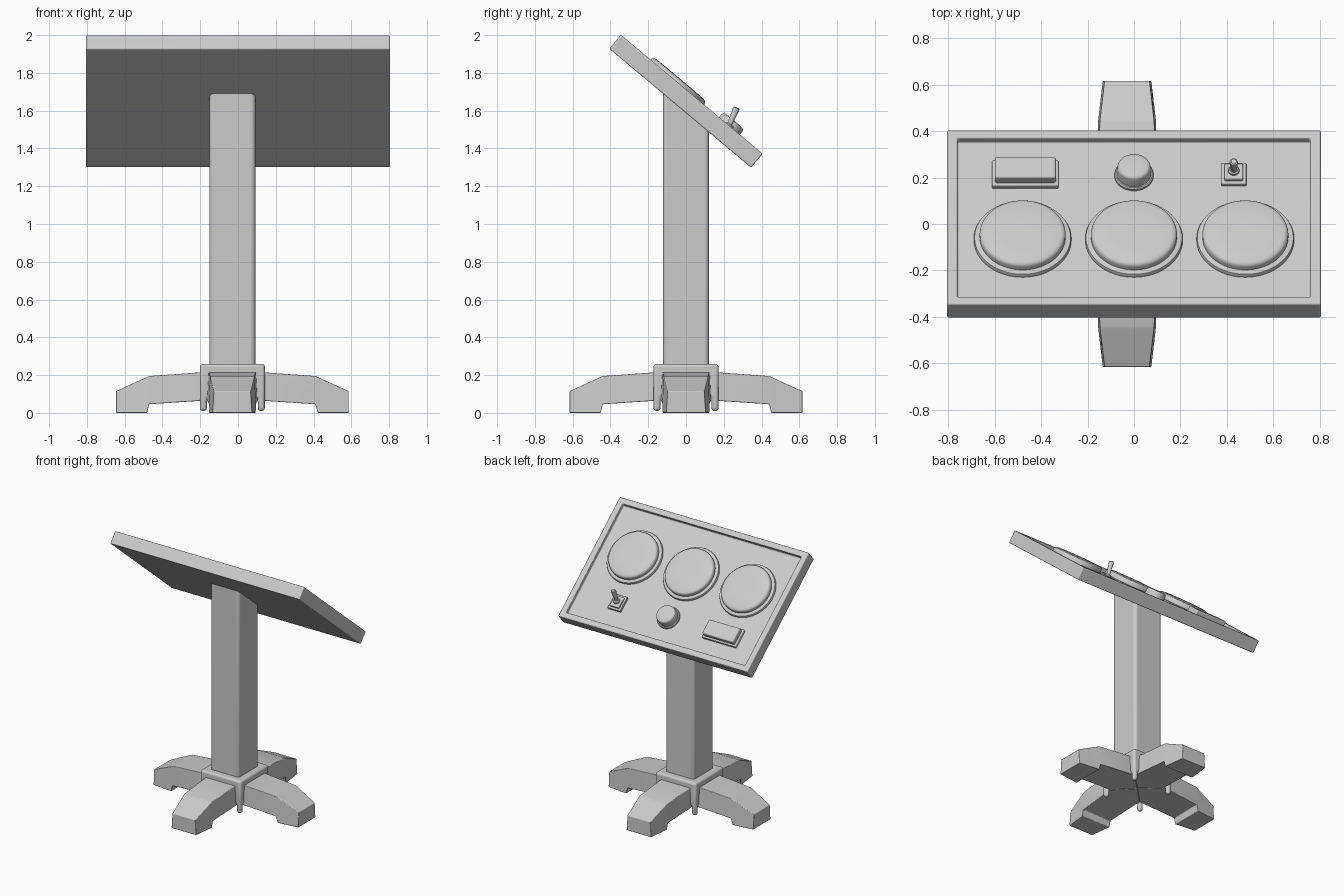
import bpy, bmesh, math
from mathutils import Matrix, Vector

if "Cube" in bpy.data.objects:
    bpy.data.objects.remove(bpy.data.objects["Cube"])

CX = -0.03                       # pedestal centre line
TILT = math.radians(40)
PANEL = Matrix.Translation((0, 0, 1.65)) @ Matrix.Rotation(-TILT, 4, 'X')


def finish(name, bm, matrix=Matrix(), bevel=0.0, seg=3):
    bmesh.ops.recalc_face_normals(bm, faces=bm.faces)
    me = bpy.data.meshes.new(name)
    bm.to_mesh(me)
    bm.free()
    ob = bpy.data.objects.new(name, me)
    bpy.context.collection.objects.link(ob)
    ob.matrix_world = matrix
    if bevel:
        m = ob.modifiers.new("bevel", 'BEVEL')
        m.width, m.segments, m.limit_method = bevel, seg, 'ANGLE'
        m.angle_limit = math.radians(35)
    bpy.ops.object.select_all(action='DESELECT')
    ob.select_set(True)
    bpy.context.view_layer.objects.active = ob
    bpy.ops.object.shade_smooth_by_angle(angle=math.radians(40))
    return ob


def box_bm(lo, hi):
    bm = bmesh.new()
    bmesh.ops.create_cube(bm, size=1)
    for v in bm.verts:
        v.co = Vector([lo[i] + (v.co[i] + 0.5) * (hi[i] - lo[i]) for i in range(3)])
    return bm


def box(name, lo, hi, matrix=Matrix(), bevel=0.0, seg=3):
    return finish(name, box_bm(lo, hi), matrix, bevel, seg)


def disc(name, x, y, profile, sides=64):
    """Revolve (radius, height) points on the tilted panel."""
    bm = bmesh.new()
    rings = [[bm.verts.new((x + r * math.cos(2 * math.pi * k / sides),
                            y + r * math.sin(2 * math.pi * k / sides), z))
              for k in range(sides)] for r, z in profile]
    for a, b in zip(rings, rings[1:]):
        for k in range(sides):
            j = (k + 1) % sides
            bm.faces.new((a[k], a[j], b[j], b[k]))
    bm.faces.new(rings[0])
    bm.faces.new(rings[-1])
    return finish(name, bm, PANEL)


# Tilted panel with a recessed face
bm = box_bm((-0.805, -0.49, -0.048), (0.805, 0.49, 0.048))
bm.normal_update()
top = max(bm.faces, key=lambda f: f.normal.z)
bmesh.ops.inset_region(bm, faces=[top], thickness=0.062)
hole = bmesh.ops.extrude_face_region(bm, geom=[top])
bmesh.ops.translate(bm, vec=(0, 0, -0.036),
                    verts=[g for g in hole['geom'] if isinstance(g, bmesh.types.BMVert)])
if top.is_valid:
    bmesh.ops.delete(bm, geom=[top], context='FACES_ONLY')
finish("control_panel", bm, PANEL, 0.007)

# Three large round pads: flange and domed cap
for i, x in enumerate((-0.48, 0, 0.48)):
    disc(f"pad_flange_{i}", x, -0.1,
         [(0.21, 0.005), (0.21, 0.022), (0.207, 0.029), (0.2, 0.032), (0.15, 0.032)])
    disc(f"pad_cap_{i}", x, -0.1,
         [(0.185, 0.02), (0.185, 0.052), (0.182, 0.06), (0.175, 0.066), (0.165, 0.069), (0.1, 0.071)])

# Round knob
disc("knob_flange", 0, 0.26, [(0.084, 0.005), (0.084, 0.022), (0.079, 0.027), (0.06, 0.027)], 48)
disc("knob_cap", 0, 0.26,
     [(0.074, 0.02), (0.071, 0.07), (0.068, 0.078), (0.06, 0.083), (0.04, 0.085)], 48)

# Rectangular push button
box("button_base", (-0.612, 0.19, 0.005), (-0.325, 0.332, 0.034), PANEL, 0.006)
box("button_cap", (-0.6, 0.203, 0.02), (-0.337, 0.319, 0.073), PANEL, 0.009)

# Toggle switch: stepped plate and leaning lever
box("switch_base", (0.376, 0.203, 0.005), (0.484, 0.32, 0.03), PANEL, 0.004)
box("switch_plate", (0.39, 0.218, 0.02), (0.47, 0.305, 0.044), PANEL, 0.005)
disc("switch_collar", 0.43, 0.26, [(0.024, 0.03), (0.024, 0.052), (0.018, 0.058)], 24)
lever = disc("switch_lever", 0, 0, [(0.011, 0), (0.018, 0.105), (0.017, 0.113), (0.011, 0.118)], 24)
lever.matrix_world = (PANEL @ Matrix.Translation((0.43, 0.262, 0.035))
                      @ Matrix.Rotation(math.radians(17), 4, 'X'))

# Column with its top cut to the panel slope
bm = box_bm((CX - 0.122, -0.122, 0.2), (CX + 0.122, 0.122, 1))
for v in bm.verts:
    if v.co.z > 0.9:
        v.co.z = 1.64 - v.co.y * math.tan(TILT)
finish("column", bm, Matrix(), 0.022, 4)

# Hub block with a post at each corner, arched open below the legs
hub = box("hub", (CX - 0.172, -0.172, 0.01), (CX + 0.172, 0.172, 0.26))
for i, (hx, hy) in enumerate(((0.135, 0.4), (0.4, 0.135))):
    cut = box(f"hub_cutter_{i}", (CX - hx, -hy, -0.1), (CX + hx, hy, 0.075))
    cut.hide_render = True
    cut.hide_set(True)
    m = hub.modifiers.new("opening", 'BOOLEAN')
    m.object, m.operation, m.solver = cut, 'DIFFERENCE', 'EXACT'
m = hub.modifiers.new("bevel", 'BEVEL')
m.width, m.segments, m.limit_method = 0.016, 3, 'ANGLE'

# Four legs: side profile (reach, half width, bottom, top), mitred at the centre
STATIONS = [(0.004, 0.004, 0.068, 0.217), (0.134, 0.134, 0.066, 0.217), (0.44, 0.125, 0.046, 0.195),
            (0.452, 0.124, 0.0, 0.19), (0.616, 0.105, 0.0, 0.115)]
for i, side in enumerate(("right", "back", "left", "front")):
    bm = bmesh.new()
    rows = [[bm.verts.new(p) for p in ((r, -w, lo), (r, w, lo), (r, w - 0.008, hi), (r, 0.008 - w, hi))]
            if w > 0.01 else
            [bm.verts.new(p) for p in ((r, -w, lo), (r, w, lo), (r, w, hi), (r, -w, hi))]
            for r, w, lo, hi in STATIONS]
    for a, b in zip(rows, rows[1:]):
        for k in range(4):
            j = (k + 1) % 4
            bm.faces.new((a[k], a[j], b[j], b[k]))
    bm.faces.new(rows[0])
    bm.faces.new(rows[-1])
    finish(side + "_leg", bm,
           Matrix.Translation((CX, 0, 0)) @ Matrix.Rotation(i * math.pi / 2, 4, 'Z'), 0.01)
